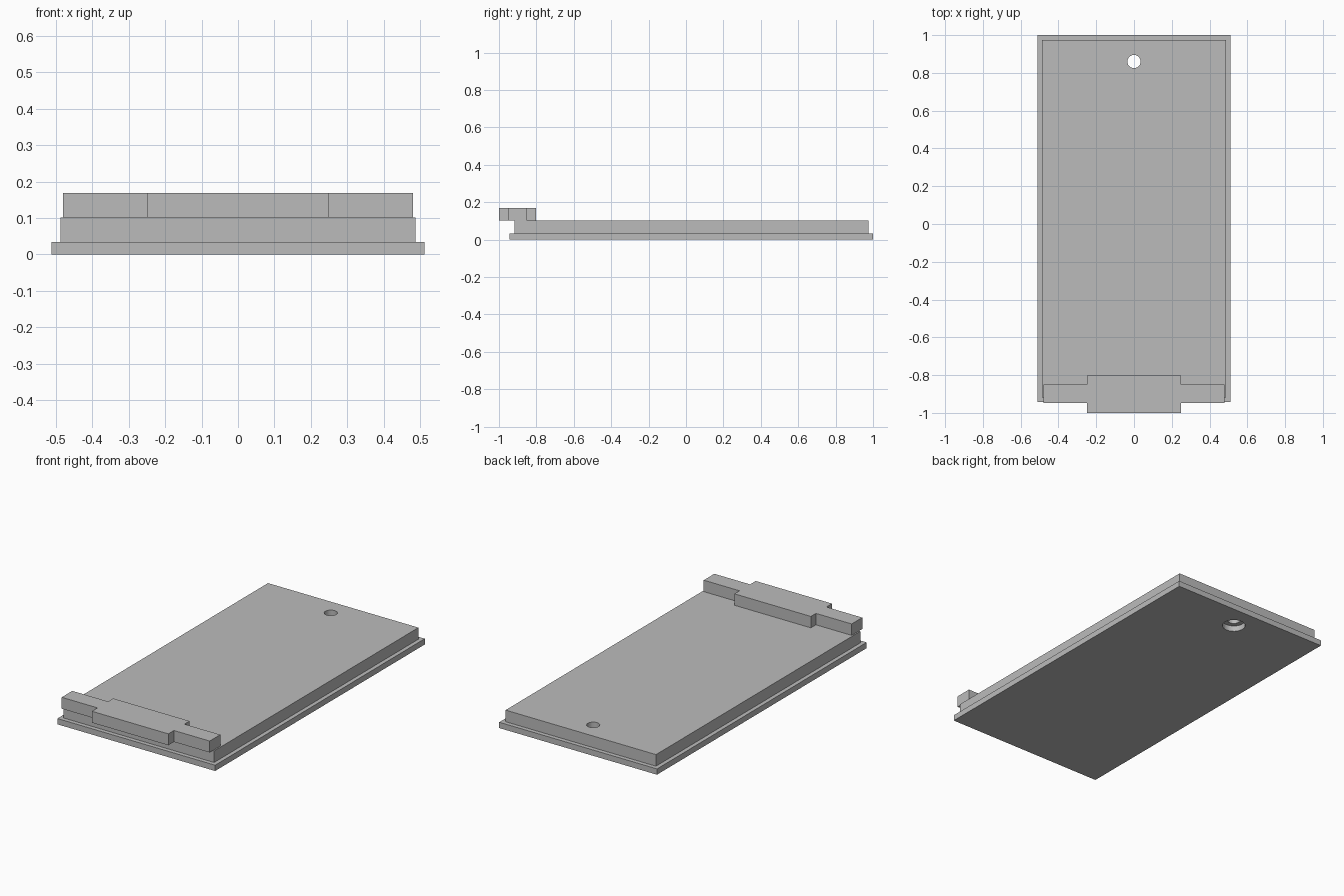
import bpy
import bmesh
import math

old = bpy.data.objects.get("Cube")
if old:
    bpy.data.objects.remove(old, do_unlink=True)

# Single grey finish
grey = bpy.data.materials.new("plain_grey")
grey.use_nodes = True
colour = (0.5, 0.5, 0.5, 1)
grey.diffuse_color = colour
grey.node_tree.nodes["Principled BSDF"].inputs["Base Color"].default_value = colour


def extrude_outline(name, outline, z0, z1):
    """Solid prism from a counter-clockwise outline."""
    bm = bmesh.new()
    base = bm.faces.new([bm.verts.new((x, y, z0)) for x, y in outline])
    top = bmesh.ops.extrude_face_region(bm, geom=[base])["geom"]
    moved = [v for v in top if isinstance(v, bmesh.types.BMVert)]
    bmesh.ops.translate(bm, verts=moved, vec=(0, 0, z1 - z0))
    bmesh.ops.recalc_face_normals(bm, faces=bm.faces)
    mesh = bpy.data.meshes.new(name)
    bm.to_mesh(mesh)
    bm.free()
    mesh.materials.append(grey)
    obj = bpy.data.objects.new(name, mesh)
    bpy.context.collection.objects.link(obj)
    return obj


def rectangle(half_x, y0, y1):
    return [(-half_x, y0), (half_x, y0), (half_x, y1), (-half_x, y1)]


def drill(obj, radius, y):
    """Round vertical hole through a part."""
    sides = 32
    ring = [(radius * math.cos(math.tau * i / sides),
             y + radius * math.sin(math.tau * i / sides)) for i in range(sides)]
    cutter = extrude_outline(obj.name + "_hole_cutter", ring, -0.1, 0.3)
    cutter.hide_render = True
    cutter.hide_set(True)
    cut = obj.modifiers.new("hole", "BOOLEAN")
    cut.operation = "DIFFERENCE"
    cut.solver = "EXACT"
    cut.object = cutter


# Thin base plate with the wide screw-head recess
base_plate = extrude_outline("base_plate", rectangle(0.512, -0.943, 1), 0, 0.034)
drill(base_plate, 0.063, 0.86)

# Thicker raised panel with the narrow hole
panel = extrude_outline("raised_panel", rectangle(0.488, -0.918, 0.975), 0.034, 0.102)
drill(panel, 0.035, 0.86)

# Cross-shaped bar overhanging the front edge
right_half = [(0.248, -1), (0.248, -0.948), (0.48, -0.948),
              (0.48, -0.85), (0.248, -0.85), (0.248, -0.803)]
left_half = [(-x, y) for x, y in reversed(right_half)]
extrude_outline("front_bar", right_half + left_half, 0.102, 0.169)
